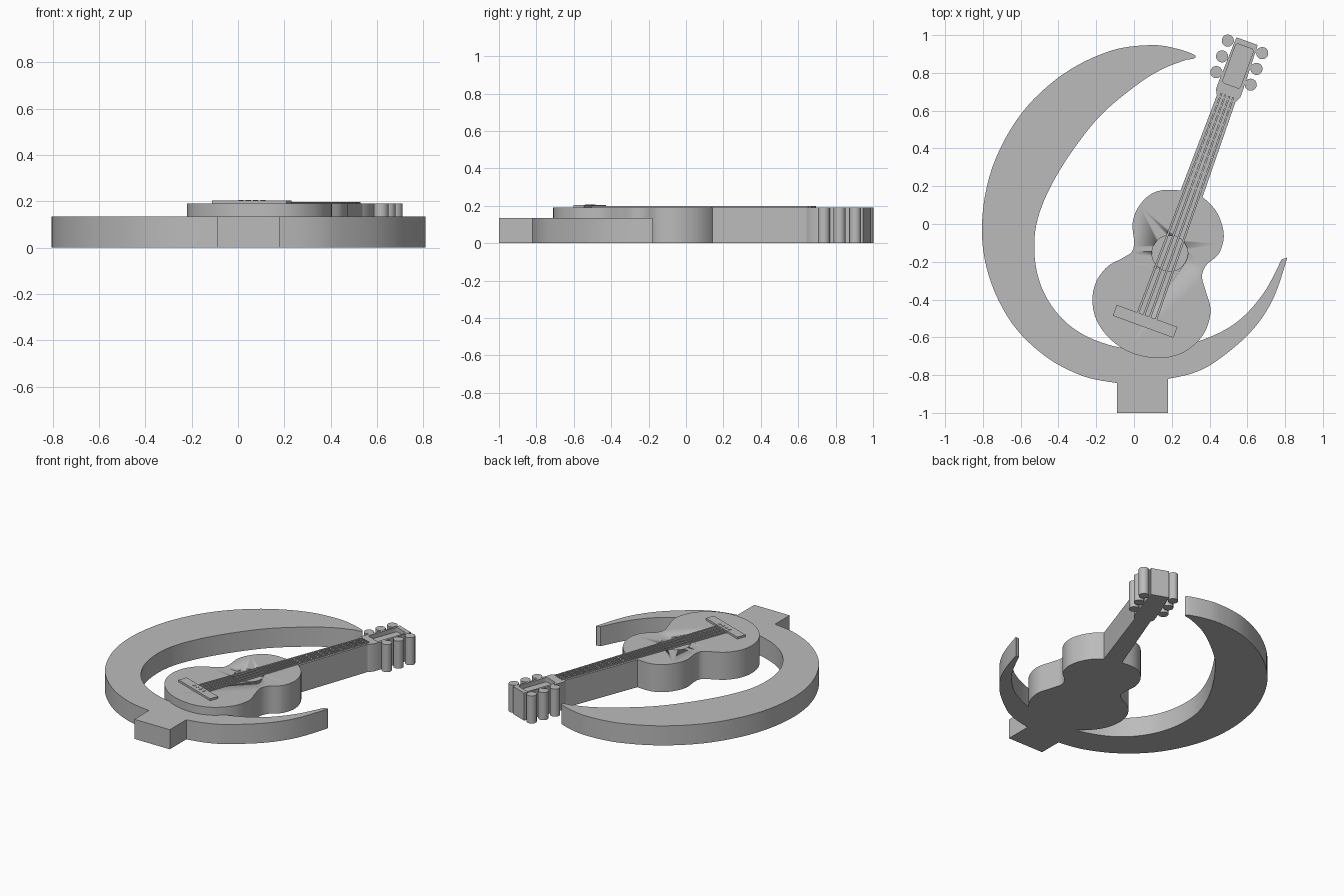
import bpy, bmesh, math
from mathutils import Vector

if "Cube" in bpy.data.objects:
    bpy.data.objects.remove(bpy.data.objects["Cube"])

grey = bpy.data.materials.new("plain grey")
grey.diffuse_color = (0.5, 0.5, 0.5, 1)
grey.use_nodes = True
grey.node_tree.nodes["Principled BSDF"].inputs["Base Color"].default_value = grey.diffuse_color

# Guitar frame: sound hole centre, tilted along the neck
HOLE = Vector((0.19, -0.155))
TILT = math.radians(20)
ACROSS = Vector((math.cos(TILT), -math.sin(TILT)))
ALONG = Vector((math.sin(TILT), math.cos(TILT)))


def tilt(points):
    return [HOLE + ACROSS * a + ALONG * b for a, b in points]


def spline(points, closed=False, steps=6):
    """Smooth curve through the points."""
    p = [Vector(q) for q in points]
    n = len(p)
    get = (lambda i: p[i % n]) if closed else (lambda i: p[min(max(i, 0), n - 1)])
    out = []
    for i in range(n if closed else n - 1):
        a, b, c, d = (get(i + k) for k in (-1, 0, 1, 2))
        for s in range(steps):
            t = s / steps
            out.append(0.5 * (2 * b + (c - a) * t + (2 * a - 5 * b + 4 * c - d) * t * t
                              + (3 * b - a - 3 * c + d) * t ** 3))
    return out if closed else out + [p[-1]]


def circle(a, b, r, n=32):
    return [(a + r * math.cos(math.tau * i / n), b + r * math.sin(math.tau * i / n)) for i in range(n)]


def box(a0, a1, b0, b1):
    return [(a0, b0), (a1, b0), (a1, b1), (a0, b1)]


def rounded(a, b0, b1, r):
    pts = []
    for k, (cx, cy) in enumerate(((a - r, b1 - r), (r - a, b1 - r), (r - a, b0 + r), (a - r, b0 + r))):
        for i in range(5):
            t = math.pi / 2 * (k + i / 4)
            pts.append((cx + r * math.cos(t), cy + r * math.sin(t)))
    return pts


def prism(name, outline, z0, z1):
    bm = bmesh.new()
    face = bm.faces.new([bm.verts.new((q[0], q[1], z0)) for q in outline])
    top = bmesh.ops.extrude_face_region(bm, geom=[face])["geom"]
    bmesh.ops.translate(bm, vec=(0, 0, z1 - z0), verts=[v for v in top if isinstance(v, bmesh.types.BMVert)])
    bmesh.ops.recalc_face_normals(bm, faces=bm.faces)
    mesh = bpy.data.meshes.new(name)
    bm.to_mesh(mesh)
    bm.free()
    mesh.materials.append(grey)
    ob = bpy.data.objects.new(name, mesh)
    bpy.context.collection.objects.link(ob)
    bpy.ops.object.select_all(action='DESELECT')
    ob.select_set(True)
    bpy.context.view_layer.objects.active = ob
    bpy.ops.object.shade_smooth_by_angle(angle=math.radians(30))
    return ob


def recess(ob, outline, depth):
    cutter = prism(ob.name + "_cutter", outline, TOP - depth, TOP + 0.1)
    cutter.hide_render = True
    cutter.hide_viewport = True
    cutter.display_type = 'WIRE'
    mod = ob.modifiers.new("recess", 'BOOLEAN')
    mod.operation = 'DIFFERENCE'
    mod.solver = 'EXACT'
    mod.object = cutter


TOP = 0.19

# Crescent with its foot, one flat outline
outer_right = spline([(0.18, -0.82), (0.31, -0.79), (0.43, -0.73), (0.61, -0.58), (0.73, -0.41),
                      (0.805, -0.2), (0.80, -0.183), (0.782, -0.187)])
inner = spline([(0.782, -0.187), (0.68, -0.375), (0.53, -0.53), (0.33, -0.625), (0.13, -0.665),
                (-0.07, -0.655), (-0.26, -0.59), (-0.4, -0.48), (-0.495, -0.32), (-0.528, -0.13),
                (-0.5, 0.06), (-0.39, 0.29), (-0.2, 0.55), (0.0, 0.725), (0.15, 0.82), (0.285, 0.872)])
outer_left = spline([(0.285, 0.872), (0.315, 0.875), (0.32, 0.895), (0.22, 0.93), (0.085, 0.947),
                     (-0.13, 0.915), (-0.38, 0.79), (-0.6, 0.58), (-0.75, 0.3), (-0.805, 0.0),
                     (-0.77, -0.27), (-0.65, -0.52), (-0.47, -0.7), (-0.27, -0.805), (-0.09, -0.842)])
prism("crescent", [(-0.09, -1), (0.18, -1)] + outer_right + inner[1:] + outer_left[1:], 0, 0.135)

# Guitar body with sunken sound hole
body = prism("guitar_body", spline([
    (0.21, 0.18), (0.33, 0.16), (0.43, 0.075), (0.475, -0.05), (0.45, -0.155), (0.385, -0.215),
    (0.36, -0.275), (0.378, -0.35), (0.405, -0.45), (0.385, -0.55), (0.33, -0.63), (0.24, -0.69),
    (0.12, -0.71), (-0.02, -0.68), (-0.13, -0.605), (-0.2, -0.505), (-0.22, -0.4), (-0.2, -0.305),
    (-0.14, -0.225), (-0.06, -0.18), (-0.01, -0.145), (0.0, -0.09), (-0.008, -0.0), (0.015, 0.075),
    (0.065, 0.14), (0.13, 0.175)], closed=True), 0, TOP)
recess(body, tilt(circle(0, 0, 0.095, 48)), 0.03)

# Neck
prism("neck", tilt([(-0.061, 0.32), (0.061, 0.32), (0.052, 0.9), (-0.052, 0.9)]), 0, TOP)

# Headstock with sunken panel
head = prism("headstock", tilt([(-0.052, 0.87), (0.052, 0.87), (0.068, 0.9), (0.068, 0.95), (0.06, 1.195),
                                (-0.06, 1.195), (-0.068, 0.95), (-0.068, 0.9)]), 0, TOP)
recess(head, tilt(rounded(0.05, 0.945, 1.165, 0.014)), 0.03)

# Tuning pegs, three per side
for side in (-1, 1):
    for b in (0.985, 1.074, 1.163):
        prism("tuning_peg", tilt(circle(side * 0.097, b, 0.032, 24)), 0, TOP)
        prism("peg_stem", tilt(box(side * 0.085 - 0.03, side * 0.085 + 0.01, b - 0.012, b + 0.012)), 0, TOP - 0.001)

# Bridge and its pins
prism("bridge", tilt(box(-0.171, 0.171, -0.414, -0.353)), TOP - 0.01, 0.204)
for i in range(4):
    prism("bridge_pin", tilt(circle(-0.051 + i * 0.034, -0.379, 0.011, 16)), TOP, 0.207)

# Strings, closing in toward the headstock
for i in range(4):
    low, high, w = -0.051 + i * 0.034, -0.033 + i * 0.022, 0.006
    prism("string", tilt([(low - w, -0.36), (low + w, -0.36), (high + w * 0.8, 0.89), (high - w * 0.8, 0.89)]),
          TOP - 0.004, 0.198)

# Frets
for i in range(12):
    b = 0.37 + i * 0.0455
    prism("fret", tilt(box(-0.042, 0.042, b - 0.004, b + 0.004)), TOP - 0.004, 0.195)
